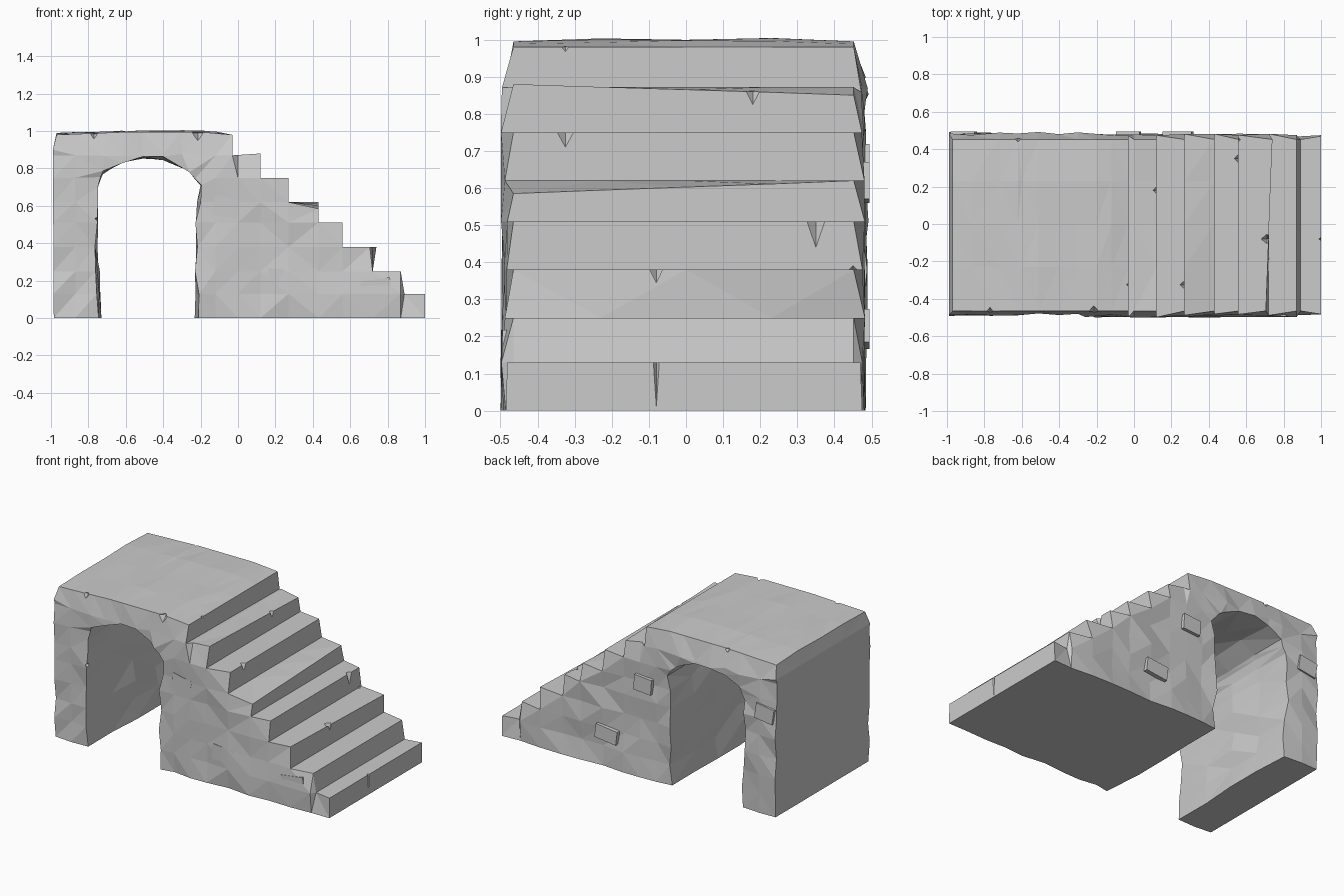
import bpy, bmesh, math, random
from mathutils import Vector, Matrix

random.seed(4)
if "Cube" in bpy.data.objects:
    bpy.data.objects.remove(bpy.data.objects["Cube"])

# One plain stone colour
stone = bpy.data.materials.new("grey_stone")
stone.use_nodes = True
GREY = (0.6, 0.6, 0.6, 1)
stone.diffuse_color = GREY
stone.node_tree.nodes["Principled BSDF"].inputs["Base Color"].default_value = GREY


def make_object(name, bm):
    bmesh.ops.recalc_face_normals(bm, faces=bm.faces)
    mesh = bpy.data.meshes.new(name)
    bm.to_mesh(mesh)
    bm.free()
    mesh.materials.append(stone)
    obj = bpy.data.objects.new(name, mesh)
    bpy.context.collection.objects.link(obj)
    return obj


# Side outline: stairs, platform, pier and arch opening
stairs = [(1, 0), (1, .13), (.89, .13), (.87, .25), (.72, .25), (.72, .38),
          (.56, .38), (.56, .51), (.43, .51), (.43, .62), (.27, .62), (.27, .75),
          (.12, .75), (.12, .88), (-.03, .87), (-.03, .98)]
platform = [(-.2, .995), (-.6, .995), (-.97, .98), (-.99, .9), (-.985, 0)]
arch = [(-.74, 0), (-.755, .38), (-.76, .7), (-.72, .78), (-.62, .835), (-.51, .86),
        (-.4, .855), (-.26, .79), (-.2, .71), (-.22, .51), (-.22, .25), (-.22, 0)]
HALF = .48

bm = bmesh.new()
outline = [bm.verts.new((x, -HALF, z)) for x, z in stairs + platform + arch]
face = bm.faces.new(outline)
grown = bmesh.ops.extrude_face_region(bm, geom=[face], use_keep_orig=True)
bmesh.ops.translate(bm, vec=(0, 2 * HALF, 0),
                    verts=[g for g in grown["geom"] if isinstance(g, bmesh.types.BMVert)])

# Slice into rough stone courses
slices = [(0, (-.87, -.72, -.62, -.51, -.4, -.3, -.12, 0, .12, .27, .43, .56, .72, .87)),
          (1, (-.23, 0, .23)),
          (2, (.13, .25, .38, .51, .62, .75, .87))]
for axis, cuts in slices:
    for cut in cuts:
        point, normal = Vector(), Vector()
        point[axis], normal[axis] = cut, 1
        bmesh.ops.bisect_plane(bm, geom=bm.verts[:] + bm.edges[:] + bm.faces[:],
                               dist=.012, plane_co=point, plane_no=normal)


def tread_height(x):
    best = 0
    for (x0, z0), (x1, z1) in zip(stairs[1::2], stairs[2::2]):
        if x1 - .01 <= x <= x0 + .01:
            best = max(best, z0)
    return best if x > -.02 else .98


# Uneven edges: x, z, side (-1 front, 1 back), x shift, z shift
worn = [(.43, .62, -1, 0, -.035), (.12, .88, 1, 0, -.03), (-.03, .87, 1, 0, -.012),
        (.72, .38, -1, -.015, 0), (.72, .38, 1, .02, 0)]
for v in bm.verts:
    x, y, z = v.co
    side = -1 if y < 0 else 1
    on_wall = abs(y) > HALF - .01
    edge = z > tread_height(x) - .03
    for wx, wz, ws, dx, dz in worn:
        if abs(x - wx) < .012 and abs(z - wz) < .012:
            weight = .5 + ws * y / (2 * HALF)
            v.co.x += dx * weight
            v.co.z += dz * weight
    if on_wall:
        if edge and x < .95:
            v.co.y = -.465 if side < 0 else .452
        else:
            v.co.y = side * (.481 + random.uniform(-.009, .011)) - (.008 if x > -.3 else 0)
    # Tunnel walls and ceiling
    if -.78 < x < -.18 and z < .9:
        if z > .72:
            v.co.z += random.uniform(-.012, .012)
        else:
            v.co.x += random.uniform(-.012, .012)
    # Gently crowned platform
    if z > .97 and x < -.1 and not on_wall:
        v.co.z += .008 + random.uniform(-.006, .003)

bmesh.ops.triangulate(bm, faces=bm.faces)
body = make_object("arched_stairway", bm)

# Chips cut from edges: centre, half sizes
chips = [((1, -.08, .13), (.012, .008, .12)), ((.71, -.08, .38), (.03, .025, .055)),
         ((.56, .35, .51), (.025, .024, .07)), ((.27, -.325, .75), (.025, .022, .04)),
         ((.12, .18, .86), (.02, .018, .035)), ((-.03, -.325, .98), (.012, .01, .012)),
         ((-.77, -.468, .985), (.02, .025, .03)), ((-.215, -.468, .99), (.03, .035, .045)),
         ((-.755, -.48, .53), (.018, .02, .015)), ((-.62, .455, .99), (.02, .02, .02)),
         ((.55, .45, .38), (.02, .02, .02))]
bm = bmesh.new()
for centre, size in chips:
    # Octahedron from a rounded-down cone pair
    ring = [bm.verts.new((centre[0] + size[0] * c, centre[1] + size[1] * s, centre[2]))
            for c, s in ((1, 0), (0, 1), (-1, 0), (0, -1))]
    for sign in (1, -1):
        tip = bm.verts.new((centre[0], centre[1], centre[2] + sign * size[2]))
        for i in range(4):
            bm.faces.new((ring[i], ring[(i + 1) % 4], tip))
cutter = make_object("chip_cutter", bm)
cutter.hide_render = True
cut = body.modifiers.new("chips", "BOOLEAN")
cut.object, cut.operation, cut.solver = cutter, "DIFFERENCE", "EXACT"
bpy.context.view_layer.objects.active = body
body.select_set(True)
bpy.ops.object.modifier_apply(modifier="chips")
bpy.data.objects.remove(cutter)

# Raised stones on both walls: x, z, width, height, tilt, side
stones = [(-.065, .592, .135, .1, -.2, -1), (.235, .212, .15, .1, -.08, -1),
          (.74, .157, .16, .1, .14, -1), (-.03, .615, .125, .1, .08, 1),
          (.235, .22, .155, .09, .12, 1), (-.91, .66, .13, .1, .15, 1)]
for n, (x, z, width, height, tilt, side) in enumerate(stones):
    bm = bmesh.new()
    bmesh.ops.create_cube(bm, size=1)
    bmesh.ops.scale(bm, vec=(width, .04, height), verts=bm.verts)
    bmesh.ops.rotate(bm, matrix=Matrix.Rotation(-tilt, 3, "Y"), verts=bm.verts)
    bmesh.ops.translate(bm, vec=(x, side * .474, z), verts=bm.verts)
    make_object(f"raised_stone_{n + 1}", bm)
